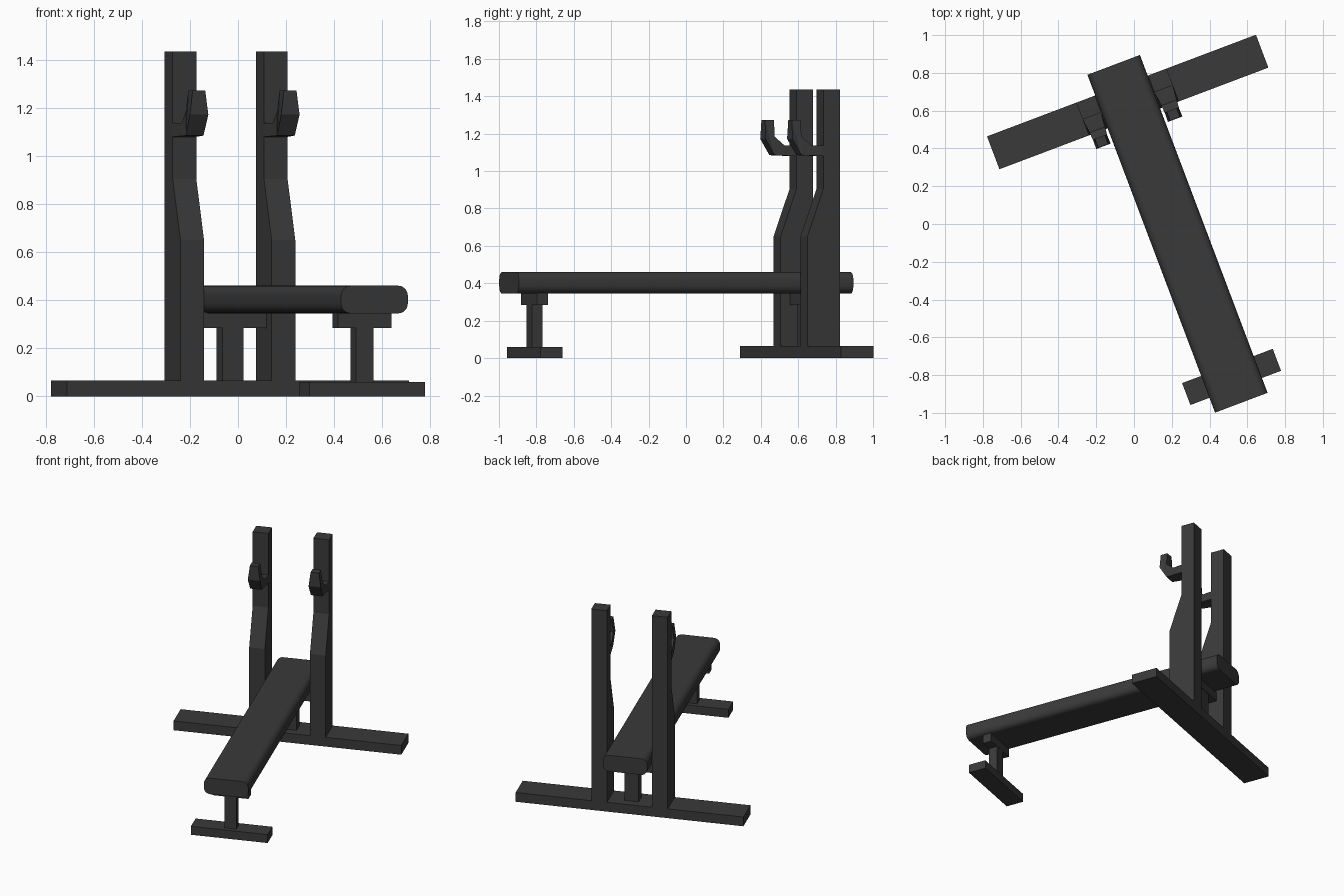
import bpy, bmesh, math
from mathutils import Matrix

if "Cube" in bpy.data.objects:
    bpy.data.objects.remove(bpy.data.objects["Cube"], do_unlink=True)

# The bench stands turned about z; parts are built in its own straight frame
PLACE = Matrix.Rotation(math.radians(20.7), 4, "Z") @ Matrix.Translation((0.197, 0, 0))

mat = bpy.data.materials.new("dark_grey")
mat.use_nodes = True
GREY = (0.042, 0.042, 0.042, 1)
mat.diffuse_color = GREY
mat.node_tree.nodes["Principled BSDF"].inputs["Base Color"].default_value = GREY


def finish(name, bm):
    bmesh.ops.recalc_face_normals(bm, faces=bm.faces)
    mesh = bpy.data.meshes.new(name)
    bm.to_mesh(mesh)
    bm.free()
    mesh.materials.append(mat)
    obj = bpy.data.objects.new(name, mesh)
    bpy.context.collection.objects.link(obj)
    obj.matrix_world = PLACE
    return obj


def box(name, width, y0, y1, z0, z1, round_edges=0):
    bm = bmesh.new()
    size = Matrix.Diagonal((width, y1 - y0, z1 - z0, 1))
    centre = Matrix.Translation((0, (y0 + y1) / 2, (z0 + z1) / 2))
    bmesh.ops.create_cube(bm, size=1, matrix=centre @ size)
    if round_edges:
        long_edges = [e for e in bm.edges
                      if abs(e.verts[0].co.y - e.verts[1].co.y) > 0.1]
        bmesh.ops.bevel(bm, geom=long_edges, offset=round_edges, segments=5,
                        profile=0.5, affect="EDGES")
    return finish(name, bm)


def side_profile(name, x, points):
    """Solid from a side outline of (y, z, half width) points centred on x."""
    bm = bmesh.new()
    rings = [[bm.verts.new((x + s * h, y, z)) for y, z, h in points] for s in (-1, 1)]
    for ring in rings:
        bm.faces.new(ring)
    for i in range(len(points)):
        j = (i + 1) % len(points)
        bm.faces.new((rings[0][i], rings[0][j], rings[1][j], rings[1][i]))
    # split the outline caps so tapered sides stay clean
    bmesh.ops.triangulate(bm, faces=[f for f in bm.faces if len(f.verts) > 4])
    return finish(name, bm)


# Padded seat with rounded long edges
pad = box("bench_pad", 0.297, -1.086, 0.826, 0.345, 0.46, 0.042)
bpy.context.view_layer.objects.active = pad
pad.select_set(True)
bpy.ops.object.shade_smooth_by_angle(angle=math.radians(35))
pad.select_set(False)

# Front support
box("front_foot", 0.513, -1.002, -0.878, 0, 0.06)
box("front_post", 0.079, -0.97, -0.91, 0.06, 0.285)
box("front_pad_bracket", 0.24, -0.971, -0.909, 0.285, 0.35)

# Rear support
BACK, FRONT = 0.709, 0.523
box("rear_base", 1.522, FRONT, BACK, 0, 0.066)
box("rear_post", 0.093, 0.58, 0.652, 0.066, 0.285)
box("rear_pad_bracket", 0.296, 0.576, 0.656, 0.285, 0.35)

# Uprights that narrow toward the top, each with a tapered bar hook
HALF, NECK = 0.0525, 0.614
upright = [(BACK, 0.066), (FRONT, 0.066), (FRONT, 0.65),
           (NECK, 0.905), (NECK, 1.435), (BACK, 1.435)]
hook = [(NECK, 1.08, HALF), (0.494, 1.085, 0.039), (0.442, 1.172, 0.041),
        (0.444, 1.272, 0.028), (0.495, 1.272, 0.028), (0.493, 1.185, 0.04),
        (0.535, 1.138, 0.043), (NECK, 1.138, HALF)]
for side, sign in (("left", 1), ("right", -1)):
    x = sign * 0.203
    side_profile(side + "_upright", x, [(y, z, HALF) for y, z in upright])
    side_profile(side + "_bar_hook", x, hook)
